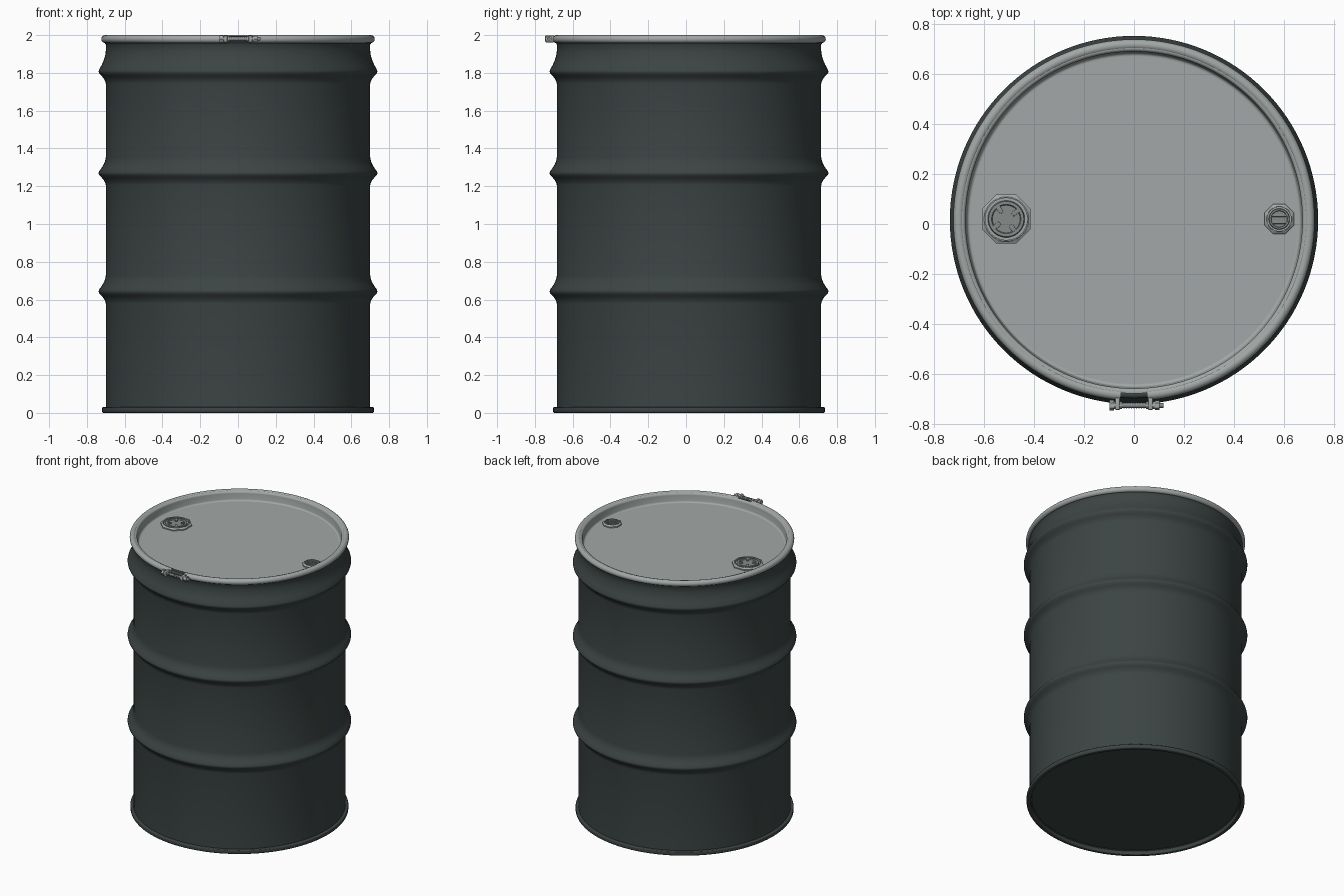
import bpy, bmesh, math
from mathutils import Matrix, Vector

if "Cube" in bpy.data.objects:
    bpy.data.objects.remove(bpy.data.objects["Cube"])

CY = 0.016          # drum axis sits slightly back; the clamp bolt sticks out in front
R = 0.70            # wall radius


def material(name, rgb):
    m = bpy.data.materials.new(name)
    m.diffuse_color = (*rgb, 1)
    m.use_nodes = True
    m.node_tree.nodes["Principled BSDF"].inputs["Base Color"].default_value = m.diffuse_color
    return m


DARK = material("dark_paint", (0.045, 0.058, 0.057))
LIGHT = material("light_grey", (0.36, 0.39, 0.385))
STEEL = material("steel", (0.24, 0.26, 0.255))


def finish(name, bm, mat, loc=(0, CY, 0), angle=35):
    bmesh.ops.remove_doubles(bm, verts=bm.verts, dist=1e-5)
    bmesh.ops.recalc_face_normals(bm, faces=bm.faces)
    me = bpy.data.meshes.new(name)
    bm.to_mesh(me)
    bm.free()
    ob = bpy.data.objects.new(name, me)
    bpy.context.collection.objects.link(ob)
    ob.location = loc
    me.materials.append(mat)
    bpy.ops.object.select_all(action='DESELECT')
    bpy.context.view_layer.objects.active = ob
    ob.select_set(True)
    bpy.ops.object.shade_smooth_by_angle(angle=math.radians(angle))
    return ob


def lathe(name, profile, mat, loc=(0, CY, 0), steps=128, start=0, sweep=2 * math.pi, closed=False):
    """Spin (radius, z) points about z; a partial sweep gets capped ends."""
    bm = bmesh.new()
    vs = [bm.verts.new((r * math.cos(start), r * math.sin(start), z)) for r, z in profile]
    edges = [bm.edges.new(p) for p in zip(vs, vs[1:])]
    if closed:
        edges.append(bm.edges.new((vs[-1], vs[0])))
    bmesh.ops.spin(bm, geom=vs + edges, axis=(0, 0, 1), cent=(0, 0, 0),
                   angle=sweep, steps=steps)
    bmesh.ops.remove_doubles(bm, verts=bm.verts, dist=1e-5)
    if closed and sweep < 6.28:
        bmesh.ops.holes_fill(bm, edges=[e for e in bm.edges if e.is_boundary], sides=0)
    return finish(name, bm, mat, loc)


def arc(cx, cz, r, a0, a1, n=10):
    return [(cx + r * math.cos(math.radians(a0 + (a1 - a0) * i / n)),
             cz + r * math.sin(math.radians(a0 + (a1 - a0) * i / n))) for i in range(n + 1)]


def cylinder_x(name, x0, x1, y, z, r, sides, mat):
    bm = bmesh.new()
    rot = Matrix.Rotation(math.pi / 2, 4, 'Y')
    bmesh.ops.create_cone(bm, cap_ends=True, segments=sides, radius1=r, radius2=r,
                          depth=x1 - x0, matrix=rot)
    return finish(name, bm, mat, ((x0 + x1) / 2, y, z))


def box(name, size, loc, mat, rot=0, bevel=0.003):
    bm = bmesh.new()
    bmesh.ops.create_cube(bm, size=1)
    bmesh.ops.scale(bm, vec=size, verts=bm.verts)
    bmesh.ops.bevel(bm, geom=bm.edges[:], offset=bevel, segments=2, affect='EDGES', profile=0.5)
    bmesh.ops.rotate(bm, verts=bm.verts, matrix=Matrix.Rotation(rot, 3, 'Z'))
    return finish(name, bm, mat, loc)


# Drum shell: recessed floor, bottom chime, wall with three flared hoops, top curl
def hoop(z, up=0.075):
    low = [(R + 0.036 * t ** 1.7, z - 0.012 - 0.055 * (1 - t)) for t in (0, .25, .5, .75, 1)]
    high = [(R + 0.036 * t ** 1.7, z + 0.006 + up * (1 - t)) for t in (1, .75, .5, .25, 0)]
    return low + [(R + 0.038, z - 0.003)] + high


shell = [(0, 0.03), (0.685, 0.03), (0.69, 0.025), (0.69, 0.006)]
shell += arc(0.696, 0.006, 0.006, 180, 270, 4) + arc(0.710, 0.010, 0.010, -90, 0, 5)
shell += [(0.72, 0.024)] + arc(0.714, 0.024, 0.006, 0, 90, 4) + [(R, 0.031)]
shell += hoop(0.646) + hoop(1.272) + hoop(1.81, 0.10)
shell += [(R, 1.95)] + arc(0.701, 1.974, 0.014, -60, 180, 10) + [(0.687, 1.93)]
lathe("drum_shell", shell, DARK)

# Lid: flat pan, rounded corner, wall rising to the rim
lid = [(0, 1.93), (0.655, 1.93)] + arc(0.657, 1.943, 0.013, -90, 0, 6)
lid += [(0.675, 1.965)] + arc(0.690, 1.980, 0.015, 180, 70, 6)
lathe("lid", lid, LIGHT)

# Clamp ring: round section, split at the front between the lugs
gap = 0.075
ring = arc(0.703, 1.979, 0.021, 0, 360, 20)[:-1]
lathe("clamp_ring", ring, LIGHT, start=-math.pi / 2 + gap, sweep=2 * math.pi - 2 * gap,
      steps=140, closed=True)

# Clamp bolt with lugs, head and nut
BY, BZ = -0.727, 1.98
for side, label in ((-1, "left"), (1, "right")):
    box("clamp_lug_" + label, (0.020, 0.050, 0.036), (side * 0.066, BY + 0.006, BZ), LIGHT, bevel=0.006)
    cylinder_x("lug_sleeve_" + label, side * 0.066 - 0.018, side * 0.066 + 0.018, BY, BZ, 0.015, 20, LIGHT)
cylinder_x("bolt_shank", -0.09, 0.118, BY, BZ, 0.0095, 20, STEEL)
cylinder_x("bolt_head", -0.098, -0.080, BY, BZ, 0.021, 6, LIGHT)
cylinder_x("bolt_nut", 0.084, 0.102, BY, BZ, 0.019, 6, LIGHT)
for i in range(9):          # thread ridges
    x = -0.04 + i * 0.01
    cylinder_x("bolt_thread", x - 0.0025, x + 0.0025, BY, BZ, 0.012, 16, STEEL)


# Bungs: octagonal flange, round collar and a recessed plug with grip bars
def bung(name, x, half, hole, bars):
    y, z, h = 0.020, 1.93, 0.016
    bm = bmesh.new()
    c = 1 / math.cos(math.pi / 8)
    rings = []
    for r, rz, octagon in ((half, 0, 1), (half, h * .5, 1), (half * .93, h * .7, 1),
                           (hole * 1.06, h, 0), (hole, h, 0), (hole, h * .2, 0)):
        loop = []
        for i in range(32):
            a = 2 * math.pi * i / 32 + math.pi / 8
            k = r
            if octagon:     # distance to the octagon's side at this angle
                k = r / math.cos((a - math.pi / 8) % (math.pi / 4) - math.pi / 8)
            loop.append(bm.verts.new((k * math.cos(a), k * math.sin(a), rz)))
        rings.append(loop)
    for a, b in zip(rings, rings[1:]):
        for i in range(32):
            j = (i + 1) % 32
            bm.faces.new((a[i], a[j], b[j], b[i]))
    bm.faces.new(rings[-1])
    finish(name + "_flange", bm, LIGHT, (x, y, z), 25)
    plug = [(0, h * .55), (hole * .66, h * .55), (hole * .70, h * .95),
            (hole * .84, h * .95), (hole * .88, h * .2)]
    lathe(name + "_plug", plug, STEEL, (x, y, z), steps=40)
    for size, off, rot in bars:
        box(name + "_grip", (size[0], size[1], h * .5), (x + off[0], y + off[1], z + h * .7),
            STEEL, rot, 0.002)


bung("large_bung", -0.512, 0.098, 0.084,
     [((0.030, 0.018), (0.045 * math.cos(a), 0.045 * math.sin(a)), a)
      for a in (math.radians(35 + 90 * i) for i in range(4))])
bung("small_bung", 0.582, 0.060, 0.048,
     [((0.060, 0.010), (0, s * 0.014), 0) for s in (-1, 1)])
